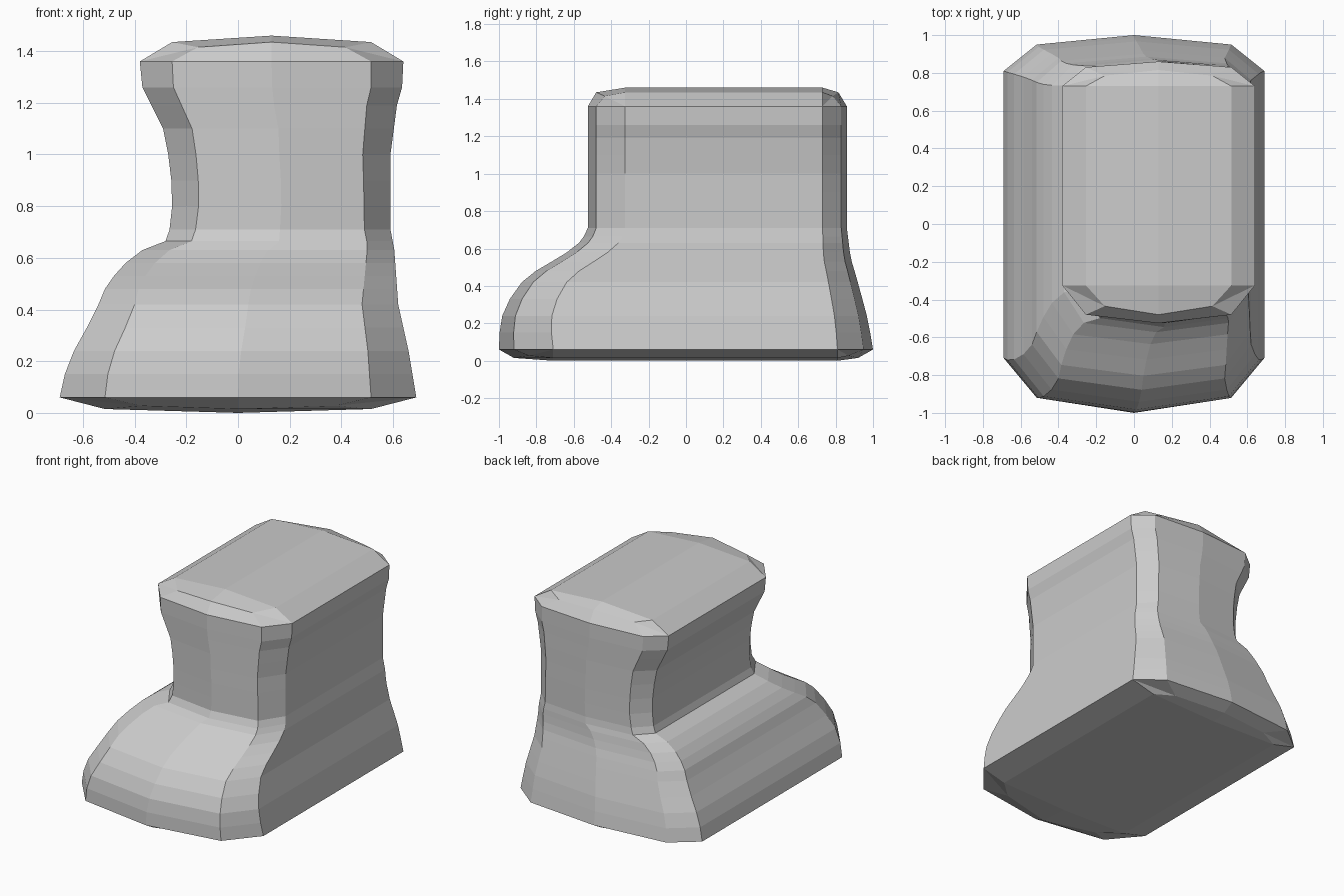
import bpy
import bmesh

cube = bpy.data.objects.get("Cube")
if cube:
    bpy.data.objects.remove(cube, do_unlink=True)

# One plain grey material
grey = bpy.data.materials.new("plain_grey")
grey.use_nodes = True
colour = (0.6, 0.6, 0.6, 1)
grey.diffuse_color = colour
grey.node_tree.nodes["Principled BSDF"].inputs["Base Color"].default_value = colour

# Silhouette profiles as (height, offset) points
RIGHT_X = [(.06, -.69), (.15, -.67), (.24, -.635), (.33, -.585), (.42, -.54),
           (.48, -.515), (.53, -.48), (.58, -.435), (.63, -.37), (.665, -.28),
           (.71, -.265), (.8, -.255), (.9, -.258), (1, -.27), (1.1, -.29),
           (1.19, -.335), (1.26, -.37), (1.36, -.38)]
LEFT_X = [(.06, .69), (.24, .66), (.42, .62), (.63, .605), (.71, .59),
          (1, .59), (1.19, .615), (1.26, .635), (1.36, .64)]
FRONT_Y = [(.06, -1), (.2, -.995), (.28, -.97), (.36, -.925), (.43, -.87),
           (.49, -.79), (.54, -.7), (.59, -.62), (.645, -.555), (.71, -.525)]
BACK_Y = [(.06, 1), (.15, .985), (.25, .965), (.45, .91), (.55, .88), (.71, .86)]
CORNER_INSET = [(.06, .175), (.42, .14), (.66, .1), (.95, .105), (1.36, .125)]


def sample(profile, z):
    """Linear interpolation, held constant past the ends."""
    if z <= profile[0][0]:
        return profile[0][1]
    for (z0, v0), (z1, v1) in zip(profile, profile[1:]):
        if z <= z1:
            return v0 + (v1 - v0) * (z - z0) / (z1 - z0)
    return profile[-1][1]


def section(z):
    """Key x columns and y rows of the ten-sided outline at one height."""
    right, left = sample(RIGHT_X, z), sample(LEFT_X, z)
    front, back = sample(FRONT_Y, z), sample(BACK_Y, z)
    inset = sample(CORNER_INSET, z)
    xs = (right, right + inset, (right + left) / 2, left - inset, left)
    t = min(1, (z - .06) / .65)
    front_rows = (front, front + .08 - .035 * t, front + .29 - .09 * t)
    back_rows = (back, back - .05 + .02 * t, back - .19 + .06 * t)
    return xs, front_rows, back_rows


def ring(bm, z):
    xs, f, b = section(z)
    depth = (2, 1, 0, 1, 2)
    outline = [(x, f[d], z) for x, d in zip(xs, depth)]
    outline += [(x, b[d], z) for x, d in zip(reversed(xs), depth)]
    return [bm.verts.new(p) for p in outline]


def cap(bm, edge, z, height, dx, dy):
    """Domed chamfered cap closing a ring."""
    xs, f, b = section(z)

    def row(ys, heights, shrink):
        columns = (xs[1] + shrink, xs[2], xs[3] - shrink)
        return [bm.verts.new((x, y, z + height * h))
                for x, y, h in zip(columns, ys, heights)]

    low, high = (.55, .75, .55), (.75, 1, .75)
    front_lip = row((f[1] + dy, f[0] + dy, f[1] + dy), low, dx)
    front_top = row((f[2],) * 3, high, 0)
    back_top = row((b[2],) * 3, high, 0)
    back_lip = row((b[1] - dy, b[0] - dy, b[1] - dy), low, dx)

    def strip(first, second):
        for i in range(len(first) - 1):
            bm.faces.new((first[i], first[i + 1], second[i + 1], second[i]))

    strip(edge[1:4], front_lip)
    strip(front_lip, front_top)
    strip(front_top, back_top)
    strip(back_top, back_lip)
    strip(back_lip, edge[8:5:-1])
    # long side chamfers and corner triangles
    for side, corner, near, col in ((0, 9, 1, 0), (4, 5, 3, 2)):
        bm.faces.new((edge[side], front_top[col], back_top[col], edge[corner]))
        bm.faces.new((edge[side], edge[near], front_lip[col]))
        bm.faces.new((edge[side], front_lip[col], front_top[col]))
        bm.faces.new((edge[corner], edge[9 - near], back_lip[col]))
        bm.faces.new((edge[corner], back_lip[col], back_top[col]))


# Flared body: lofted rings closed by a cap at each end
bm = bmesh.new()
levels = [z for z, _ in RIGHT_X]
rings = [ring(bm, z) for z in levels]
for lower, upper in zip(rings, rings[1:]):
    for i in range(10):
        j = (i + 1) % 10
        bm.faces.new((lower[i], lower[j], upper[j], upper[i]))
cap(bm, rings[0], levels[0], -.06, .14, .08)
cap(bm, rings[-1], levels[-1], .1, .1, .045)
bmesh.ops.recalc_face_normals(bm, faces=bm.faces)

mesh = bpy.data.meshes.new("flared_body")
bm.to_mesh(mesh)
bm.free()
mesh.materials.append(grey)
body = bpy.data.objects.new("flared_body", mesh)
bpy.context.collection.objects.link(body)
